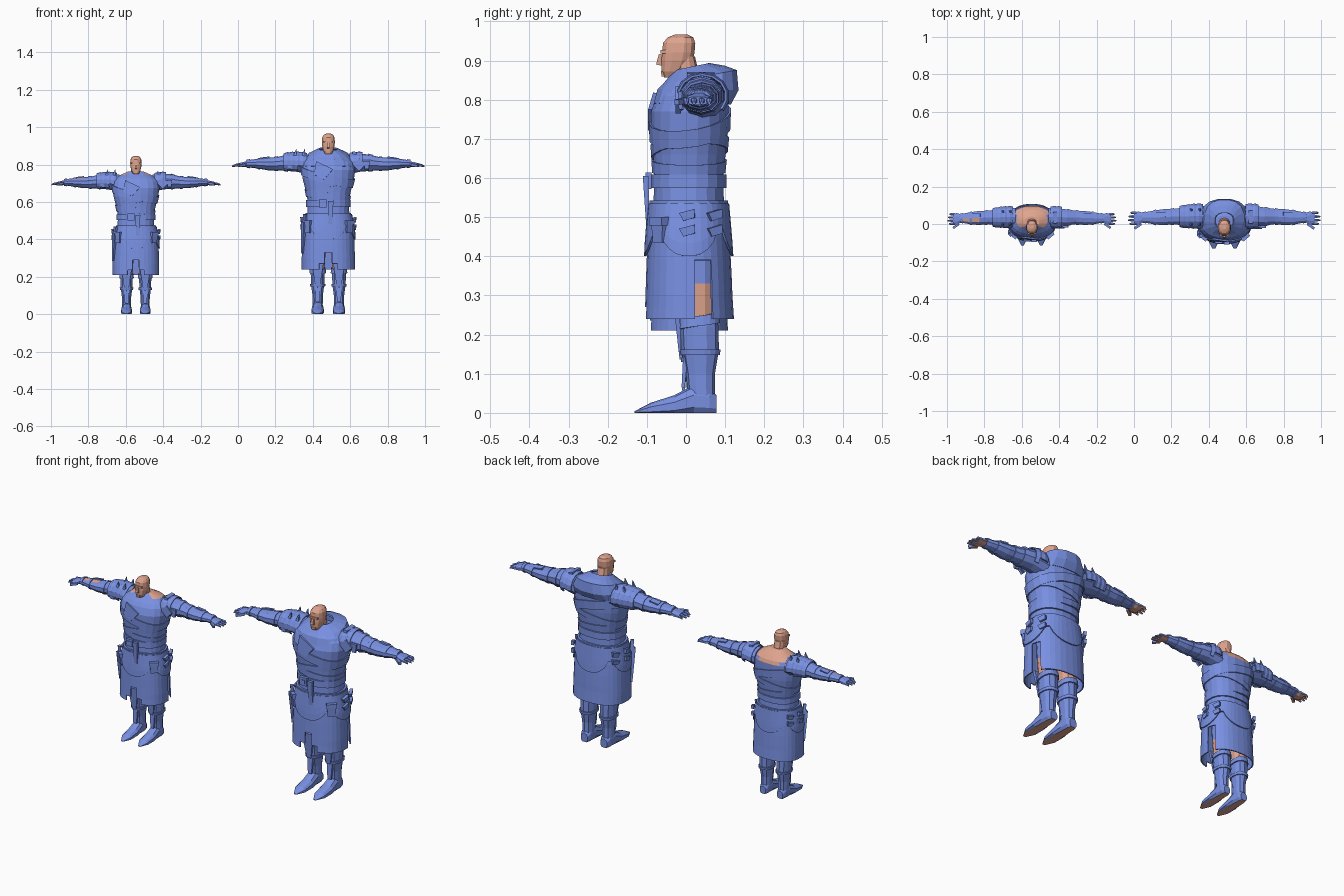
import bpy, bmesh
from math import sin, cos, pi, radians
from mathutils import Matrix, Vector, Euler

if "Cube" in bpy.data.objects:
    bpy.data.objects.remove(bpy.data.objects["Cube"])


def material(name, color):
    m = bpy.data.materials.new(name)
    m.use_nodes = True
    m.diffuse_color = color
    m.node_tree.nodes["Principled BSDF"].inputs["Base Color"].default_value = color
    return m


CLOTH, SKIN = 0, 1
MATERIALS = [material("blue cloth", (0.19, 0.28, 0.76, 1)),
             material("skin", (0.74, 0.37, 0.27, 1))]

# Body profiles: height, half width, front y, back y
TORSO = [(.50, .116, -.085, .10), (.60, .11, -.082, .095), (.66, .122, -.085, .102),
         (.72, .138, -.09, .108), (.77, .145, -.09, .11), (.81, .14, -.075, .11),
         (.83, .125, -.06, .103), (.85, .095, -.038, .085), (.872, .045, -.02, .045)]
SKIRT = [(.24, .14, -.104, .12), (.27, .14, -.102, .118), (.30, .14, -.101, .116),
         (.33, .139, -.10, .115), (.39, .137, -.098, .112),
         (.45, .134, -.095, .108), (.54, .116, -.086, .10)]
HEAD = [(.857, .018, -.056, -.02), (.872, .027, -.063, .0), (.90, .034, -.064, .018),
        (.92, .036, -.062, .023), (.945, .034, -.06, .025), (.959, .026, -.048, .02),
        (.966, .012, -.03, .005)]
NECK = [(.82, .045, -.035, .06), (.86, .031, -.032, .035), (.91, .029, -.03, .023)]
HOOD = [(.79, .138, -.08, .113), (.825, .126, -.071, .132), (.848, .103, -.058, .128),
        (.863, .075, -.043, .10), (.878, .05, -.024, .06)]
# Limb profiles: distance along, centre, radii
ARM = [(.10, .042, .80, .058, .053), (.17, .042, .81, .056, .048), (.22, .04, .81, .05, .044),
       (.27, .04, .805, .043, .036), (.32, .037, .803, .045, .034),
       (.37, .035, .805, .04, .027), (.44, .035, .805, .026, .018)]
HAND = [(.43, .035, .804, .025, .016), (.455, .031, .80, .038, .015), (.482, .03, .797, .037, .011)]
LEG = [(.04, .028, .005, .074), (.10, .029, .0, .074), (.16, .037, -.012, .084),
       (.22, .039, -.015, .083), (.26, .036, -.008, .078)]
THIGH = [(.22, .037, -.008, .075), (.33, .044, -.018, .08), (.5, .05, -.03, .085)]
FOOT = [(-.132, .008, .0, .004), (-.09, .03, -.008, .026), (-.03, .034, -.012, .045),
        (.02, .03, -.012, .072), (.06, .028, -.012, .066), (.078, .02, -.005, .045)]


def at(profile, t):
    """Interpolate a profile table at t."""
    t = min(max(t, profile[0][0]), profile[-1][0])
    for a, b in zip(profile, profile[1:]):
        if t <= b[0]:
            k = (t - a[0]) / (b[0] - a[0])
            return [p + (q - p) * k for p, q in zip(a[1:], b[1:])]


def power(v):
    return abs(v) ** .85 * (1 if v > 0 else -1)


def wrap(profile, height, out=0, n=16, cx=0):
    """Ring around an upright profile; height may vary with direction."""
    ring = []
    for i in range(n):
        a = 2 * pi * (i + .5) / n
        c, s = cos(a), sin(a)
        z = height(c, s) if callable(height) else height
        rx, front, back = at(profile, z)
        ring.append((cx + (rx + out) * power(c),
                     (front + back) / 2 + ((back - front) / 2 + out) * power(s), z))
    return ring


def hoop(profile, x, side, out=0, n=10):
    """Ring around a sideways limb."""
    y, z, ry, rz = at(profile, x)
    turns = [2 * pi * (i + .5) / n for i in range(n)]
    return [(side * x, y + (ry + out) * cos(a), z + (rz + out) * sin(a)) for a in turns]


def finish(name, bm, rule=None, thick=0):
    figure_scale, x = PLACE
    mesh = bpy.data.meshes.new(name)
    bmesh.ops.recalc_face_normals(bm, faces=bm.faces)
    for f in bm.faces:
        f.material_index = rule(f.calc_center_median(), f.normal) if callable(rule) else rule or CLOTH
    bm.to_mesh(mesh)
    bm.free()
    for m in MATERIALS:
        mesh.materials.append(m)
    ob = bpy.data.objects.new(name, mesh)
    bpy.context.collection.objects.link(ob)
    ob.scale = (figure_scale,) * 3
    ob.location.x = x
    if thick:
        mod = ob.modifiers.new("thickness", "SOLIDIFY")
        mod.thickness, mod.offset = thick, 0


def loft(name, rings, rule=None, cap=True, skip=None, thick=0):
    bm = bmesh.new()
    rows = [[bm.verts.new(p) for p in ring] for ring in rings]
    n = len(rows[0])
    for lo, hi in zip(rows, rows[1:]):
        for i in range(n):
            j = (i + 1) % n
            quad = (lo[i], lo[j], hi[j], hi[i])
            if not (skip and skip(sum((v.co for v in quad), Vector()) / 4)):
                bm.faces.new(quad)
    if cap:
        bm.faces.new(rows[0])
        bm.faces.new(rows[-1])
    finish(name, bm, rule, thick)


def box(name, center, size, rule=None, turn=(0, 0, 0), taper=1):
    """Block whose lower end is narrowed by taper."""
    bm = bmesh.new()
    bmesh.ops.create_cube(bm, size=1)
    for v in bm.verts:
        if v.co.z < 0:
            v.co.x *= taper
            v.co.y *= taper
    bm.transform(Matrix.LocRotScale(Vector(center), Euler([radians(t) for t in turn]), Vector(size)))
    finish(name, bm, rule)


def stack(name, profile, rule=None, n=16, cx=0):
    loft(name, [wrap(profile, row[0], 0, n, cx) for row in profile], rule)


def band(name, profile, z, tall, out, lean=0, pitch=0, cx=0):
    """Raised belt around a profile, leaning sideways or forwards."""
    steps = [(-1, -.004), (-1, out), (1, out), (1, -.004)]
    loft(name, [wrap(profile, lambda c, s: z + k * tall / 2 + lean * c + pitch * s, o, 20, cx)
                for k, o in steps])


def cuff(name, x, wide, out, side):
    steps = [(0, -.003), (0, out), (wide, out * .7), (wide, -.003)]
    loft(name, [hoop(ARM, x + d, side, o) for d, o in steps])


def warrior(scale, x, hooded):
    global PLACE
    PLACE = (scale, x)
    # Head and neck
    stack("head", HEAD, SKIN, 12)
    stack("neck", NECK, SKIN, 10)
    box("nose", (0, -.066, .902), (.013, .014, .028), SKIN, (-15, 0, 0))
    box("brow", (0, -.058, .922), (.052, .014, .009), SKIN)
    box("chin", (0, -.056, .866), (.024, .016, .014), SKIN, taper=.8)

    # Torso, with bare shoulders and upper back on the unhooded one
    def bare(c, n):
        low = .80 + abs(c.x) * .3 if c.y > .06 else .815
        return SKIN if not hooded and abs(c.x) < .1 and c.y > -.015 and c.z > low else CLOTH
    stack("torso", TORSO, bare, 20)
    if hooded:
        rings = [wrap(HOOD, row[0]) for row in HOOD]
        for i in (2, 3, 4):
            rings[i] = [(a, b, c + .2 * b) for a, b, c in rings[i]]
        loft("hood", rings, cap=False, thick=.008)
    # Chest wraps and belts
    band("chest_sash", TORSO, .735, .045, .006, -.035, .015)
    band("rib_wrap", TORSO, .675, .03, .005, .025, .01)
    band("waist_wrap", TORSO, .63, .03, .005, -.012)
    band("upper_belt", TORSO, .592, .035, .008)
    band("lower_belt", TORSO, .533, .018, .01)
    box("chest_flap", (-.035, -.088, .765), (.10, .01, .07), turn=(-8, 25, -8), taper=.6)
    box("buckle", (-.03, -.096, .593), (.042, .016, .042))
    box("buckle_pin", (-.03, -.104, .593), (.022, .008, .018))
    box("belt_tail", (.012, -.1, .54), (.03, .014, .13), turn=(3, 0, 0), taper=.7)

    # Skirt with an arched front opening and a side slit
    def slit(c):
        return ((c.z < .39 and c.x > .08 and .02 < c.y < .066)
                or (abs(c.x) < .02 + (.33 - c.z) * .3 and c.y < 0 and c.z < .33))
    loft("skirt", [wrap(SKIRT, row[0], 0, 32) for row in SKIRT], cap=False, skip=slit, thick=.006)

    # Scalloped hip tabs with studs
    def tab_row(t):
        return lambda c, s: .535 - t * (.02 + .115 * abs(c * c - s * s) ** .5)
    loft("hip_tabs", [wrap(SKIRT, tab_row(t / 4), .007, 40) for t in range(5)], cap=False, thick=.006)
    for side in (1, -1):
        for y in (-.01, .06):
            for z in (.465, .505):
                box("tab_stud", (side * (.142 - y * y * 5), y + .015, z), (.016, .04, .022),
                    turn=(15, 0, side * y * 400), taper=.75)
        box("hip_pouch", (side * .108, -.065, .465), (.046, .026, .06), turn=(0, 0, side * 40), taper=.8)
        box("pouch_flap", (side * .11, -.067, .49), (.05, .03, .022), turn=(0, 0, side * 40))
    box("dagger_sheath", (-.135, -.05, .41), (.024, .02, .17), turn=(4, 8, -50), taper=.45)
    box("dagger_grip", (-.125, -.06, .51), (.016, .016, .05), turn=(4, 8, -50))

    for side in (1, -1):
        # Arms with a torn sleeve on one side, and gloved hands with bare palms
        def worn(c, n):
            return SKIN if not hooded and side < 0 and abs(c.x) > .32 and n.z > .8 and n.y < 0 else CLOTH

        def palm(c, n):
            return SKIN if n.z < -.35 else CLOTH
        loft("arm", [hoop(ARM, row[0], side) for row in ARM], worn)
        for start, wide, out in ((.215, .02, .004), (.27, .018, .004),
                                 (.365, .015, .004), (.42, .018, .004)):
            cuff("arm_cuff", start, wide, out, side)
        box("forearm_plate", (side * .34, .05, .834), (.05, .026, .008), turn=(-12, side * 7, 0))
        loft("hand", [hoop(HAND, row[0], side, 0, 8) for row in HAND], palm)
        for i, reach in enumerate((.507, .515, .513, .503)):
            y = .001 + i * .0195
            finger = [(.47, y, .799, .0085, .008), (.495, y, .797, .008, .0075),
                      (reach, y, .791, .004, .004)]
            loft("finger", [hoop(finger, row[0], side, 0, 6) for row in finger], palm)
        box("thumb", (side * .463, -.012, .796), (.042, .014, .014), palm, (0, side * 8, -side * 35))

        # Layered shoulder guards, heavier and spiked on one side
        for i in range(4 if side < 0 else 2):
            start = .115 + i * .028
            loft("shoulder_lame", [hoop(ARM, start + d, side, o, 14) for d, o in
                                   ((0, .005), (.02, .01), (.04, .007))],
                 cap=False, thick=.006, skip=lambda c: c.z < .785)
        if side < 0:
            for px in (-.13, -.175):
                for py in (.0, .075):
                    box("shoulder_spike", (px, py, .866), (.016, .016, .036), turn=(180, 12, 0), taper=.1)
        else:
            box("shoulder_disc", (.165, -.02, .80), (.05, .014, .05), turn=(0, 45, 0))
            box("shoulder_strap", (.14, .038, .862), (.022, .07, .014), turn=(0, 10, 0))
        box("shoulder_tab", (side * .205, -.014, .798), (.034, .014, .045), taper=.6)

        # Legs, boots and knee guards
        cx = side * .057
        stack("thigh", THIGH, lambda c, n: SKIN if c.z < .33 else CLOTH, 10, cx)
        stack("boot_shaft", LEG, None, 10, cx)
        band("boot_cuff", LEG, .235, .026, .006, 0, .008, cx)
        band("shin_strap", LEG, .155, .014, .005, 0, 0, cx)
        box("knee_guard", (cx, -.02, .22), (.066, .016, .13), turn=(4, 0, 0), taper=.4)
        box("shin_plate", (cx, -.004, .11), (.03, .012, .09), turn=(-4, 0, 0), taper=.7)
        rings = []
        for y, wide, low, high in FOOT:
            turns = [2 * pi * (i + .5) / 10 for i in range(10)]
            rings.append([(cx + wide * power(cos(a)), y,
                           max(0, (low + high) / 2 + (high - low) / 2 * power(sin(a)))) for a in turns])
        loft("foot", rings, lambda c, n: SKIN if c.z < .002 else CLOTH)


warrior(1, .483, True)
warrior(.876, -.546, False)
